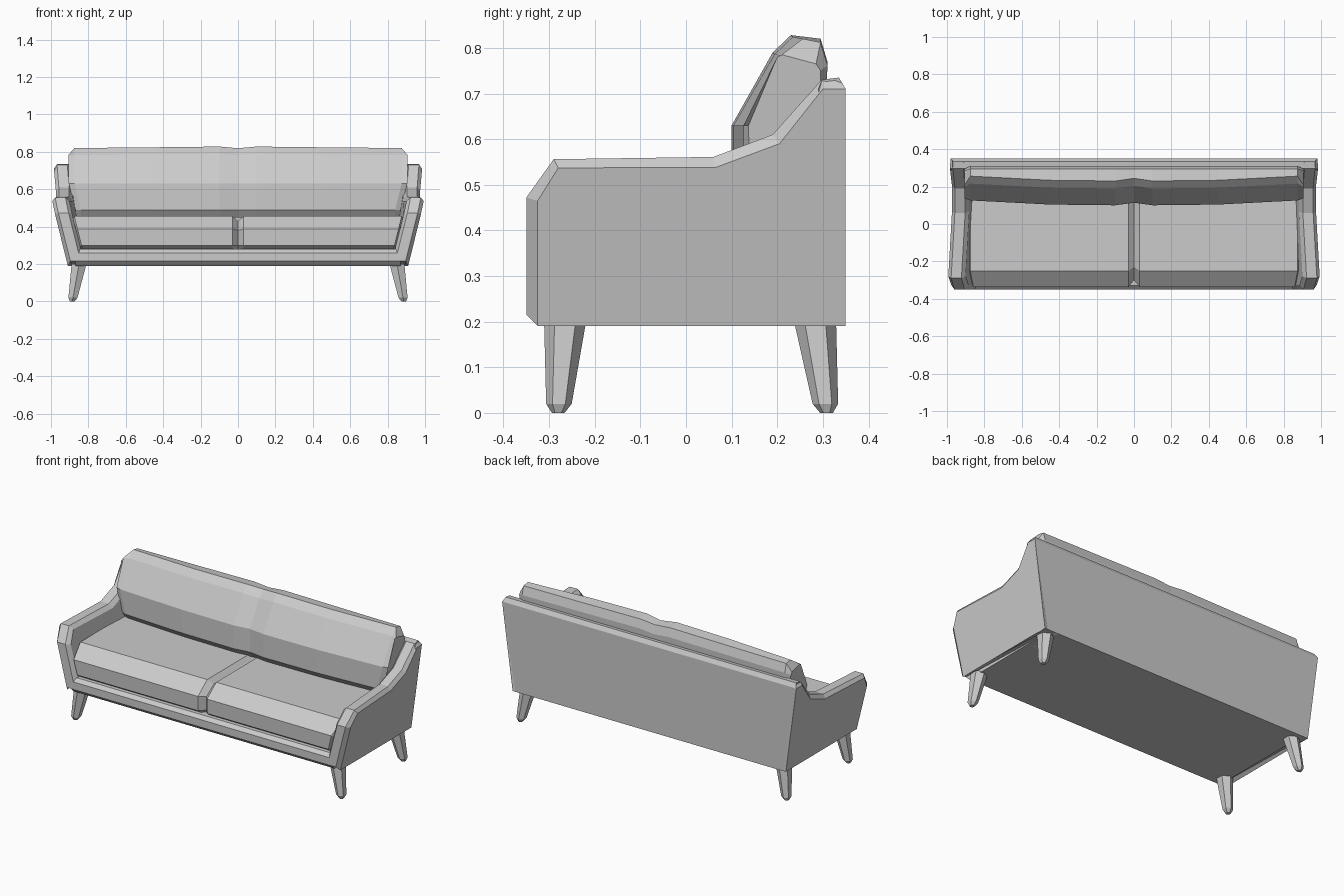
import bpy, bmesh, math
from mathutils import Vector

if "Cube" in bpy.data.objects:
    bpy.data.objects.remove(bpy.data.objects["Cube"])


def loft(name, rings, closed_ends=True):
    """Skin a list of equal-length closed rings of points and cap both ends."""
    bm = bmesh.new()
    vs = [[bm.verts.new(p) for p in r] for r in rings]
    n = len(rings[0])
    for a, b in zip(vs, vs[1:]):
        for i in range(n):
            j = (i + 1) % n
            bm.faces.new((a[i], a[j], b[j], b[i]))
    bm.faces.new(vs[0])
    bm.faces.new(vs[-1])
    bmesh.ops.recalc_face_normals(bm, faces=bm.faces)
    me = bpy.data.meshes.new(name)
    bm.to_mesh(me)
    bm.free()
    ob = bpy.data.objects.new(name, me)
    bpy.context.collection.objects.link(ob)
    return ob


def outer_x(y, z):
    """Flared outer side: more flare at the front than at the back."""
    t = (y + 0.35) / 0.7
    slope = 0.25 * (1 - t) + 0.135 * t
    return 0.91 + (z - 0.19) * slope


# Arms: side outline with a chamfered rim
face = [(-.325, .19), (-.325, .465), (-.28, .537), (.065, .538),
        (.205, .59), (.30, .71), (.35, .71), (.35, .19)]
rim = [(-.35, .215), (-.35, .472), (-.29, .556), (.06, .561),
       (.19, .61), (.297, .73), (.335, .735), (.35, .19)]
for side, label in ((-1, "left"), (1, "right")):
    rings = []
    for prof, inset in ((face, 0), (rim, .02), (rim, .075), (face, .092)):
        rings.append([(side * (outer_x(y, z) - inset), y, z) for y, z in prof])
    loft(label + "_arm", rings)

# Base with chamfered front rail
base = [(-.325, .19), (-.35, .215), (-.35, .26), (-.33, .28), (.34, .28), (.34, .19)]
loft("base", [[(x, y, z) for y, z in base] for x in (-.87, .87)])

# Back panel following the flare
back = [(.35, .19), (.35, .71), (.335, .735), (.298, .73), (.29, .71), (.29, .19)]
loft("back_panel", [[(s * (outer_x(y, z) - (.018 if z > .72 else .002)), y, z)
                     for y, z in back] for s in (-1, 1)])

# Seat cushions: one skin with a groove in the middle
full = [(-.30, .275), (-.335, .30), (-.338, .388), (-.25, .456), (.25, .456), (.25, .275)]
inner = [(-.28, .275), (-.30, .30), (-.30, .38), (-.23, .43), (.25, .43), (.25, .275)]
rings = []
for x, prof in ((-.85, inner), (-.83, full), (-.03, full), (0, inner),
                (.03, full), (.83, full), (.85, inner)):
    f = .25 * math.copysign(1, x) if abs(x) > .5 else 0
    rings.append([(x + f * (z - .275), y, z) for y, z in prof])
loft("seat_cushions", rings)

# Back cushion: soft bulge, dimple in the middle, rounded ends
main = [(.13, .45), (.10, .49), (.10, .63), (.19, .79),
        (.23, .828), (.295, .82), (.31, .77), (.30, .45)]
end = [(.16, .46), (.14, .49), (.137, .63), (.20, .78),
       (.21, .785), (.285, .765), (.295, .75), (.295, .45)]


def cushion_ring(x, prof, dy=0, dz=0):
    ring = []
    for i, (y, z) in enumerate(prof):
        tuck = .96 if z < .5 and abs(x) > .8 else 1
        ring.append((x * tuck, y + (dy if i < 5 else 0), z + (dz if z > .7 else 0)))
    return ring


half = [(.905, end, 0, 0), (.875, main, .026, -.008),
        (.45, main, .004, -.004), (.10, main, 0, 0)]
rings = [cushion_ring(-x, p, a, b) for x, p, a, b in half]
rings.append(cushion_ring(0, main, .014, -.009))
rings += [cushion_ring(x, p, a, b) for x, p, a, b in reversed(half)]
loft("back_cushion", rings)

# Legs: splayed tapered six-sided pegs
for row, top_y, foot_y in (("front", -.265, -.28), ("back", .283, .308)):
    for s, label in ((-1, "left"), (1, "right")):
        rings = []
        for z, r in ((.20, .046), (.02, .028), (0, .014)):
            t = 1 - z / .20
            cx, cy = s * (.85 + .036 * t), top_y + (foot_y - top_y) * t
            rings.append([(cx + r * math.cos(k * math.pi / 3 + math.pi / 6),
                           cy + r * math.sin(k * math.pi / 3 + math.pi / 6), z)
                          for k in range(6)])
        loft(f"{row}_{label}_leg", rings)
